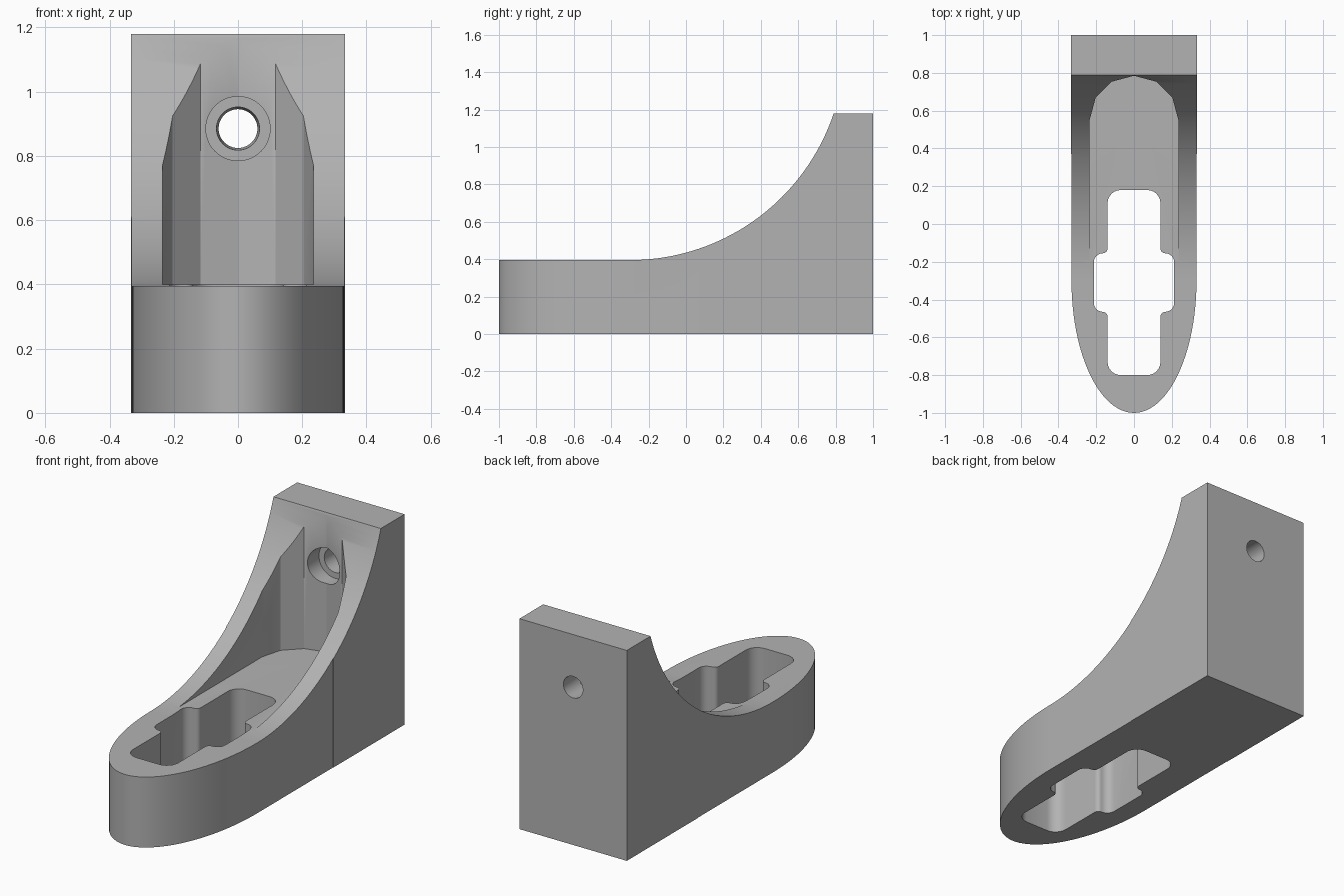
import bpy
import bmesh
from math import sin, cos, pi, radians
from mathutils import Vector, Matrix

if "Cube" in bpy.data.objects:
    bpy.data.objects.remove(bpy.data.objects["Cube"], do_unlink=True)

HEIGHT = 1.18      # top of the upright
BASE_TOP = 0.395   # top of the flat foot
HALF_W = 0.333
SWEEP_Y, SWEEP_R = -0.3, 1.149

grey = bpy.data.materials.new("plain grey")
grey.use_nodes = True
colour = (0.45, 0.45, 0.45, 1)
grey.diffuse_color = colour
grey.node_tree.nodes["Principled BSDF"].inputs["Base Color"].default_value = colour


def link(name, bm):
    bmesh.ops.recalc_face_normals(bm, faces=bm.faces)
    mesh = bpy.data.meshes.new(name)
    bm.to_mesh(mesh)
    bm.free()
    mesh.materials.append(grey)
    obj = bpy.data.objects.new(name, mesh)
    bpy.context.collection.objects.link(obj)
    return obj


def prism(name, points, push):
    """Extrude a closed loop of 3D points along a vector."""
    bm = bmesh.new()
    face = bm.faces.new([bm.verts.new(p) for p in points])
    grown = bmesh.ops.extrude_face_region(bm, geom=[face], use_keep_orig=True)
    bmesh.ops.translate(bm, vec=push,
                        verts=[v for v in grown["geom"] if isinstance(v, bmesh.types.BMVert)])
    return link(name, bm)


def rod(name, y0, y1, r0, r1, z):
    """Round cutter along y, with radius r0 at y0 and r1 at y1."""
    bm = bmesh.new()
    turn = Matrix.Translation((0, (y0 + y1) / 2, z)) @ Matrix.Rotation(-pi / 2, 4, 'X')
    bmesh.ops.create_cone(bm, cap_ends=True, segments=48, radius1=r0, radius2=r1,
                          depth=y1 - y0, matrix=turn)
    return link(name, bm)


def rounded(corners, steps=6):
    """Round each (x, y, radius) right-angled corner of a loop."""
    out = []
    for i, (x, y, r) in enumerate(corners):
        here = Vector((x, y))
        back = (Vector(corners[i - 1][:2]) - here).normalized() * r
        ahead = (Vector(corners[(i + 1) % len(corners)][:2]) - here).normalized() * r
        for k in range(steps + 1):
            a = pi / 2 * k / steps
            out.append(here + back * (1 - sin(a)) + ahead * (1 - cos(a)))
    return out


def cut(target, cutter):
    mod = target.modifiers.new("cut", 'BOOLEAN')
    mod.operation = 'DIFFERENCE'
    mod.solver = 'EXACT'
    mod.object = cutter
    bpy.context.view_layer.objects.active = target
    bpy.ops.object.modifier_apply(modifier=mod.name)
    bpy.data.objects.remove(cutter, do_unlink=True)


# Bracket blank: square back, elliptical nose, hairline step in each side
nose_w = HALF_W - 0.002
nose = [(nose_w * cos(a), -0.3 + 0.7 * sin(a))
        for a in (-pi * k / 48 for k in range(49))]
outline = ([(HALF_W, 1), (HALF_W, 0.37), (nose_w, 0.37)] + nose
           + [(-nose_w, 0.37), (-HALF_W, 0.37), (-HALF_W, 1)])
bracket = prism("bracket", [(x, y, 0) for x, y in outline], (0, 0, HEIGHT))

# Concave sweep from the foot to the upright
arc = [(SWEEP_Y + SWEEP_R * sin(a), BASE_TOP + SWEEP_R * (1 - cos(a)))
       for a in (radians(75) * k / 40 for k in range(41))]
sweep = [(-1.2, BASE_TOP)] + arc + [(0.81, 1.4), (-1.2, 1.4)]
cut(bracket, prism("sweep_cutter", [(-1, y, z) for y, z in sweep], (2, 0, 0)))

# Faceted pocket between the side ribs
end = [(0.235 * cos(a), 0.55 + 0.235 * sin(a)) for a in (pi * k / 6 for k in range(7))]
pocket = end + [(-0.235, -0.5), (0.235, -0.5)]
cut(bracket, prism("pocket_cutter", [(x, y, 0.4) for x, y in pocket], (0, 0, 1)))

# Stepped slot through the foot
side = [(0.14, 0.18, 0.07), (0.14, -0.155, 0.025), (0.213, -0.155, 0.048),
        (0.213, -0.465, 0.048), (0.14, -0.465, 0.025), (0.14, -0.8, 0.07)]
slot = rounded(side + [(-x, y, r) for x, y, r in reversed(side)])
cut(bracket, prism("slot_cutter", [(p.x, p.y, -0.2) for p in slot], (0, 0, 1)))

# Counterbored bolt hole through the upright
cut(bracket, rod("counterbore_cutter", 0.4, 0.86, 0.1, 0.1, 0.885))
cut(bracket, rod("hole_cutter", 0.8, 1.05, 0.07, 0.058, 0.885))

# Smooth curves, crisp edges
bpy.ops.object.select_all(action='DESELECT')
bracket.select_set(True)
bpy.context.view_layer.objects.active = bracket
bpy.ops.object.shade_smooth_by_angle(angle=radians(28))
